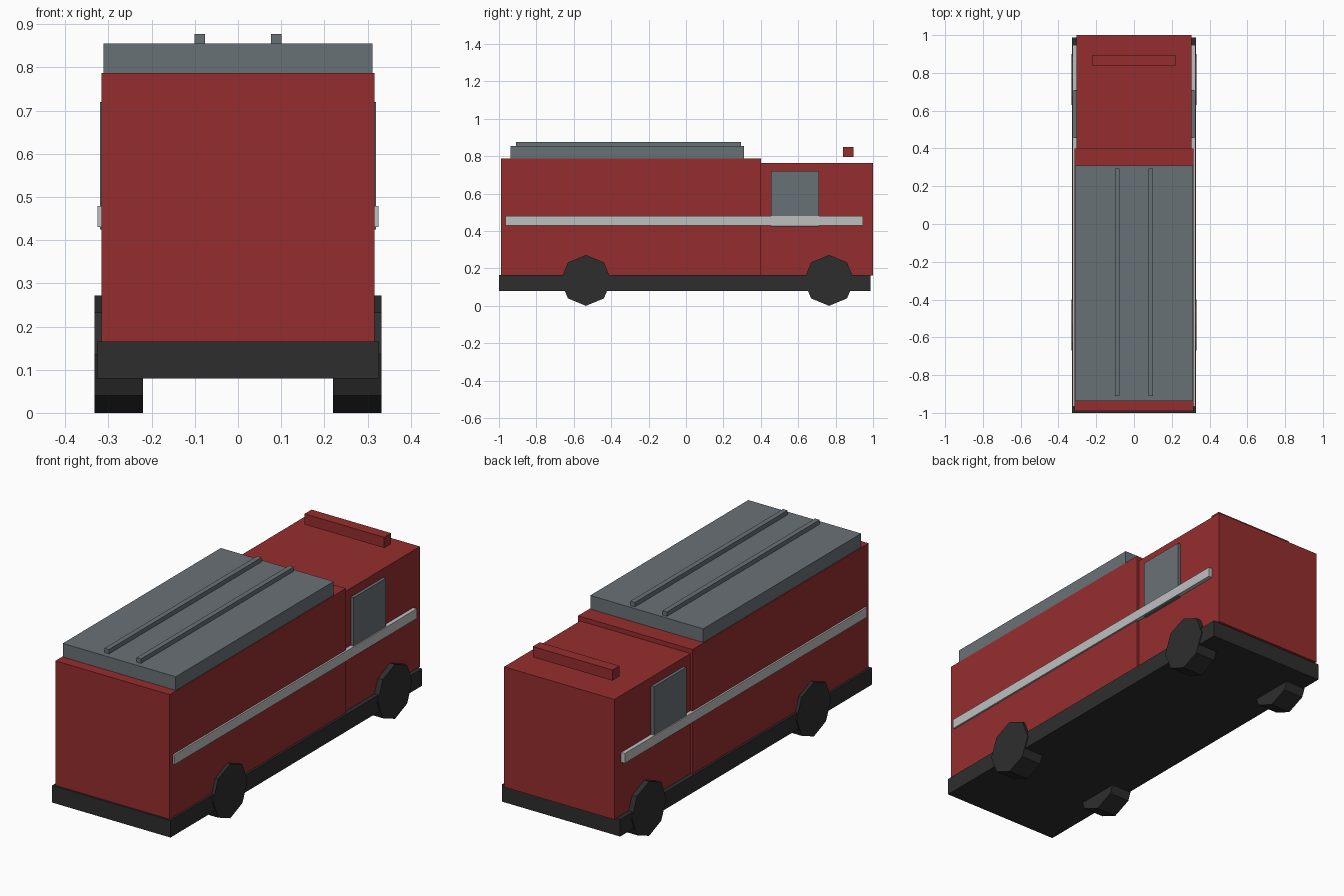
import bpy
import math

cube = bpy.data.objects.get("Cube")
if cube:
    bpy.data.objects.remove(cube, do_unlink=True)


def material(name, rgb):
    m = bpy.data.materials.new(name)
    m.use_nodes = True
    color = (*rgb, 1)
    m.diffuse_color = color
    bsdf = next(n for n in m.node_tree.nodes if n.type == "BSDF_PRINCIPLED")
    bsdf.inputs["Base Color"].default_value = color
    return m


red = material("red paint", (0.305, 0.027, 0.027))
black = material("dark rubber", (0.027, 0.027, 0.027))
grey = material("slate grey", (0.141, 0.165, 0.181))
silver = material("light silver", (0.515, 0.523, 0.53))


def box(name, x, y, z, mat):
    """Box spanning the given (low, high) ranges."""
    bpy.ops.mesh.primitive_cube_add(size=1)
    ob = bpy.context.object
    ob.name = name
    ranges = (x, y, z)
    for v in ob.data.vertices:
        v.co = [r[1] if c > 0 else r[0] for c, r in zip(v.co, ranges)]
    ob.data.materials.append(mat)
    return ob


def wheel(name, x, y, radius, width):
    """Eight-sided wheel with a corner pointing straight down."""
    bpy.ops.mesh.primitive_cylinder_add(
        vertices=8, radius=radius, depth=width,
        location=(x, y, radius), rotation=(0, math.pi / 2, 0))
    ob = bpy.context.object
    ob.name = name
    ob.data.materials.append(black)


# Chassis and main bodywork
box("chassis", (-0.327, 0.327), (-1, 0.987), (0.08, 0.165), black)
box("rear_body", (-0.316, 0.316), (-0.99, 0.4), (0.163, 0.787), red)
box("cab", (-0.305, 0.305), (0.4, 1), (0.163, 0.764), red)

# Roof equipment
box("roof_deck", (-0.312, 0.312), (-0.937, 0.31), (0.785, 0.855), grey)
box("light_bar", (-0.22, 0.22), (0.84, 0.895), (0.795, 0.848), red)

# Paired parts on each side
for side, s in (("left", 1), ("right", -1)):
    def span(a, b):
        return tuple(sorted((s * a, s * b)))

    box(side + "_ladder_rail", span(0.076, 0.101), (-0.91, 0.295), (0.853, 0.877), grey)
    box(side + "_window", span(0.3, 0.32), (0.455, 0.71), (0.425, 0.72), grey)
    box(side + "_stripe", span(0.3, 0.325), (-0.965, 0.947), (0.43, 0.479), silver)
    for end, y in (("rear", -0.535), ("front", 0.765)):
        wheel(f"{side}_{end}_wheel", s * 0.276, y, 0.136, 0.112)
